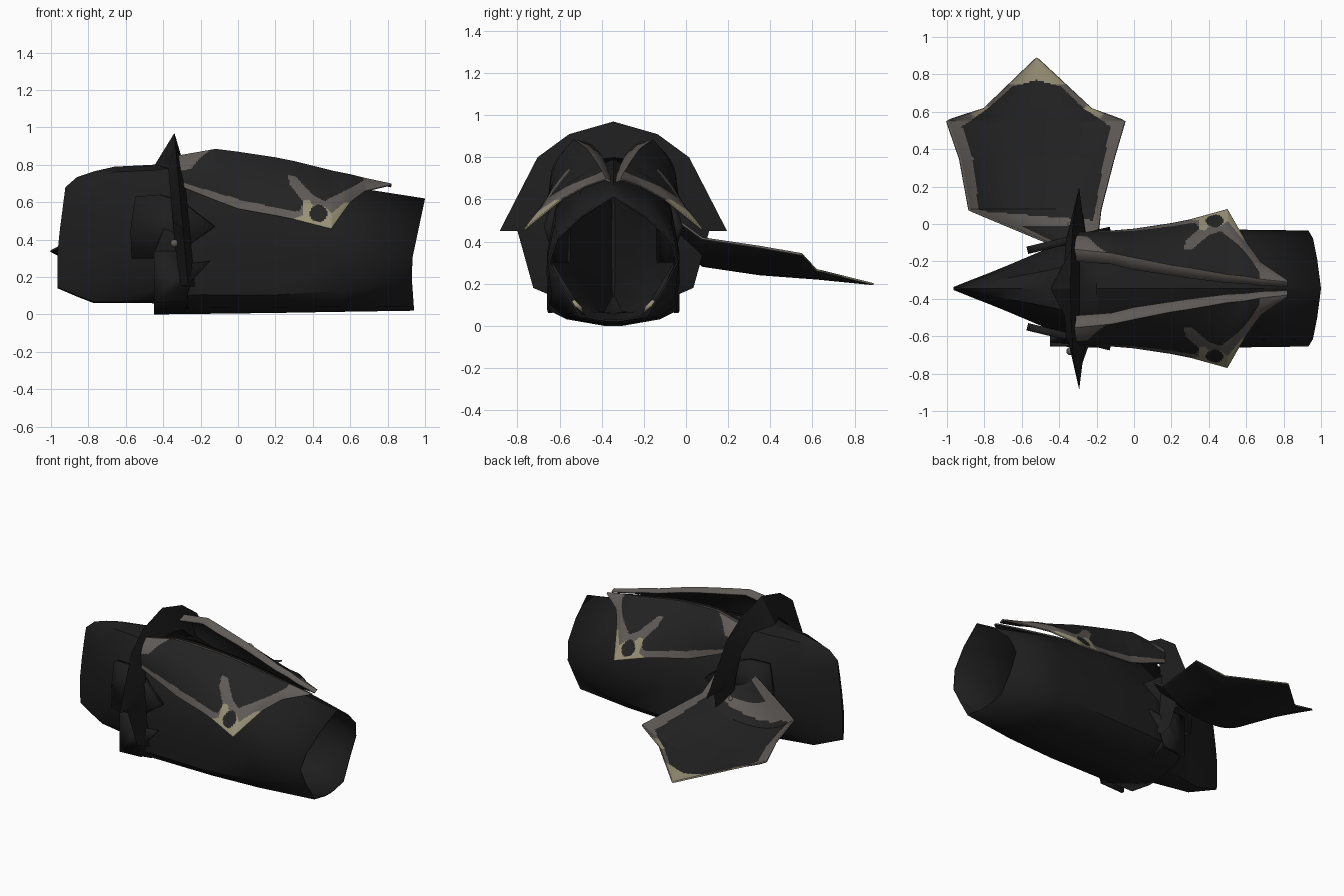
import bpy, bmesh, math
from mathutils import Vector

if "Cube" in bpy.data.objects:
    bpy.data.objects.remove(bpy.data.objects["Cube"])

CY = -0.345  # long axis of the arm guard


def material(name, rgb):
    m = bpy.data.materials.new(name)
    m.diffuse_color = (*rgb, 1)
    m.use_nodes = True
    m.node_tree.nodes["Principled BSDF"].inputs["Base Color"].default_value = m.diffuse_color
    return m


DARK = material("dark panel", (0.0165, 0.0165, 0.0165))
GREY = material("warm grey trim", (0.115, 0.103, 0.094))
OLIVE = material("pale olive tip", (0.31, 0.28, 0.18))
BLACK = material("black shell", (0.0125, 0.0125, 0.0125))
PAINT = [DARK, GREY, OLIVE, BLACK]


def finish(name, bm, mats, angle=35):
    me = bpy.data.meshes.new(name)
    bm.to_mesh(me)
    bm.free()
    for m in mats:
        me.materials.append(m)
    ob = bpy.data.objects.new(name, me)
    bpy.context.collection.objects.link(ob)
    bpy.ops.object.select_all(action='DESELECT')
    ob.select_set(True)
    bpy.context.view_layer.objects.active = ob
    bpy.ops.object.shade_smooth_by_angle(angle=math.radians(angle))
    return ob


def solidify(ob, t, under=0):
    mod = ob.modifiers.new("thickness", 'SOLIDIFY')
    mod.thickness = t
    mod.offset = -1
    mod.material_offset = under


def lerp_table(x, xs, vs):
    for i in range(len(xs) - 1):
        if x <= xs[i + 1]:
            k = max(0, (x - xs[i]) / (xs[i + 1] - xs[i]))
            return vs[i] + (vs[i + 1] - vs[i]) * k
    return vs[-1]


def inside(a, b, poly):
    hit = False
    for (x1, y1), (x2, y2) in zip(poly, poly[1:] + poly[:1]):
        if (y1 > b) != (y2 > b) and a < (x2 - x1) * (b - y1) / (y2 - y1) + x1:
            hit = not hit
    return hit


def mirrored(half):
    """Closed section from half points (d, z) running top centre to bottom centre."""
    return half + [(-d, z) for d, z in reversed(half) if d > 1e-6]


def loft(name, rings, mats, cap=False, angle=35):
    bm = bmesh.new()
    vs = [[bm.verts.new(p) for p in r] for r in rings]
    n = len(vs[0])
    for a, b in zip(vs, vs[1:]):
        for i in range(n):
            j = (i + 1) % n
            bm.faces.new((a[i], a[j], b[j], b[i]))
    if cap:
        bm.faces.new(vs[0])
    bmesh.ops.recalc_face_normals(bm, faces=bm.faces)
    return finish(name, bm, mats, angle)


def flat_plate(name, pts, mat, out, thick):
    bm = bmesh.new()
    f = bm.faces.new([bm.verts.new(p) for p in pts])
    bm.normal_update()
    if f.normal.dot(Vector(out)) < 0:
        f.normal_flip()
    solidify(finish(name, bm, [mat]), thick)


def painted_grid(name, func, us, ts, rule, out):
    """Curved plate whose faces are coloured by a rule on centre and row."""
    bm = bmesh.new()
    vs = [[bm.verts.new(func(u, t)) for t in ts] for u in us]
    for a, b in zip(vs, vs[1:]):
        for j in range(len(ts) - 1):
            f = bm.faces.new((a[j], a[j + 1], b[j + 1], b[j]))
            f.material_index = rule(f.calc_center_median(), ts[j])
    bmesh.ops.remove_doubles(bm, verts=bm.verts, dist=1e-5)
    bm.normal_update()
    total = sum((f.normal * f.calc_area() for f in bm.faces), Vector())
    if total.dot(Vector(out)) < 0:
        bmesh.ops.reverse_faces(bm, faces=bm.faces)
    solidify(finish(name, bm, PAINT), 0.01, 3)


def steps(lo, hi, n, extra=()):
    return sorted(set([lo + (hi - lo) * i / n for i in range(n + 1)] + list(extra)))


# forearm sleeve: open tube, narrowing underneath towards the slanted hand end
WIDE = [(0, 1), (.5, .92), (.88, .73), (1, .45), (.97, .13), (.72, .04), (.15, 0), (0, 0)]
NARROW = [(0, 1), (.5, .84), (.87, .66), (1, .47), (.8, .27), (.52, .04), (.12, 0), (0, 0)]
rings = []
for x, w, lo, hi, m in [(-.45, .29, 0, .72, 0), (-.2, .305, .003, .79, 0), (.2, .315, .008, .75, 0),
                        (.55, .315, .014, .69, .25), (.93, .31, .02, .62, 1)]:
    section = [(a + (c - a) * m, b + (e - b) * m) for (a, b), (c, e) in zip(WIDE, NARROW)]
    ring = []
    for d, k in mirrored(section):
        slant = .07 * max(0, (k - .45) / .55)
        slant *= 2.2 if x == -.45 else 1 if x == .93 else 0
        if x == .93 and k < .2:
            slant = .01
        ring.append((x + slant, CY + d * w, lo + k * (hi - lo)))
    rings.append(ring)
solidify(loft("forearm_sleeve", rings, [BLACK]), 0.01)

# elbow guard: tall wedge with a vertical keel at the back
HALF = [(0, 1), (.45, .96), (.85, .8), (1, .58), (1, .35), (.85, .1), (.5, .01), (0, 0)]
rings = [[(x + tip * max(0, k - .4), CY + d * w, lo + k * (hi - lo)) for d, k in mirrored(HALF)]
         for x, w, lo, hi, tip in [(-.965, .008, .14, .68, .07), (-.86, .05, .095, .735, 0),
                                   (-.77, .085, .06, .765, 0), (-.66, .13, .06, .79, 0),
                                   (-.46, .215, .06, .80, 0), (-.3, .298, .02, .82, 0)]]
loft("elbow_guard", rings, [BLACK], cap=True)

# crest: sharp arch standing around the elbow joint
OUTER = [(0, .97), (.21, .91), (.36, .80), (.54, .45), (.455, .45), (.38, .18), (.31, .15)]
INNER = [(0, .80), (.14, .78), (.26, .68), (.30, .5), (.30, .4), (.30, .25), (.295, .15)]


def crest_point(d, z, dx):
    return (-.34 + (.97 - z) * .09 + dx, CY + d, z)


sections = []
for sgn, idx in ((-1, range(6, 0, -1)), (1, range(7))):
    for i in idx:
        (do, zo), (di, zi) = OUTER[i], INNER[i]
        back = -.12 if i == 0 else -.05
        sections.append([crest_point(sgn * do, zo, 0), crest_point(sgn * di, zi, .035),
                         crest_point(sgn * di, zi, back)])
loft("crest_arch", sections, [BLACK], angle=20)

# wing plates: trimmed panels with an inward grey flange, meeting at a forward point
XS = [-.32, -.12, 0, .2, .3, .5, .6, .68, .82]
ZT = [.85, .885, .87, .84, .82, .77, .75, .73, .70]
ZB = [.69, .61, .565, .53, .51, .46, .60, .66, .695]
DI = [.145, .13, .10, .07, .055, .03, .025, .015, .01]
DT = [.21, .19, .165, .125, .11, .075, .065, .05, .035]
DB = [.30, .31, .32, .35, .37, .425, .25, .14, .045]
FIELD = [(-.34, .76), (-.25, .78), (-.2, .84), (-.12, .9), (.3, .9), (.66, .80), (.67, .715),
         (.61, .68), (.46, .605), (.40, .64), (.31, .735), (.265, .745), (.28, .69), (.35, .60),
         (.33, .55), (.28, .555), (0, .615), (-.12, .655), (-.2, .675), (-.34, .72)]
TIP = [(.26, .50), (.35, .53), (.35, .61), (.38, .61), (.40, .585), (.47, .57), (.50, .54),
       (.57, .60), (.62, .60), (.5, .44)]


def wing_rule(c, t):
    if t < -1e-6:
        return 1
    if math.hypot(c.x - .43, c.z - .54) < .046:
        return 0
    if inside(c.x, c.z, TIP):
        return 2
    return 0 if inside(c.x, c.z, FIELD) else 1


for sgn, side in ((-1, "front"), (1, "back")):
    def wing(x, t, sgn=sgn):
        zt, zb, di, dt, db = (lerp_table(x, XS, v) for v in (ZT, ZB, DI, DT, DB))
        if t < 0:
            return (x, CY + sgn * (dt + (dt - di) * t), zt + .012 * t)
        bulge = .025 * math.sin(math.pi * t) * min(1, (zt - zb) / .2)
        return (x, CY + sgn * (dt + (db - dt) * t + bulge), zt + (zb - zt) * t + bulge * .6)
    painted_grid(side + "_wing_plate", wing, steps(-.32, .82, 130, XS), [-1] + steps(0, 1, 60),
                 wing_rule, (0, sgn, 1))

# hanging shield: dished five-sided plate on the back side
YS = [-.10, .08, .35, .55, .62, .89]
XL = [-.45, -.88, -.93, -1.0, -.80, -.52]
XR = [-.20, -.18, -.11, -.05, -.23, -.52]
ZC = [.50, .29, .25, .235, .23, .203]
ZE = [.55, .42, .38, .345, .27, .203]
SHIELD = [(-.83, .07), (-.22, .02), (-.21, .06), (-.16, .35), (-.125, .52), (-.27, .62),
          (-.39, .735), (-.52, .77), (-.65, .735), (-.78, .62), (-.92, .52), (-.86, .35)]


def shield(y, t):
    xl, xr, zc, ze = (lerp_table(y, YS, v) for v in (XL, XR, ZC, ZE))
    return (xl + (xr - xl) * t, y, zc + (ze - zc) * abs(2 * t - 1) ** 2.5)


def shield_rule(c, t):
    if inside(c.x, c.y, SHIELD) or (c.y < -.01 and .12 < t < .8):
        return 0
    if c.y > .75 or min(math.hypot(c.x + .82, c.y - .60), math.hypot(c.x + .22, c.y - .60)) < .048:
        return 2
    return 1


painted_grid("hanging_shield", shield, steps(-.10, .89, 110, YS), steps(0, 1, 100), shield_rule,
             (0, 0, 1))

# joint plates: overlapping flat petals on both sides of the elbow
UPPER = [(-.55, .63), (-.42, .64), (-.3, .60), (-.13, .47), (-.25, .38), (-.3, .30), (-.57, .30),
         (-.575, .45)]
LOWER = [(-.45, .34), (-.33, .34), (-.29, .27), (-.15, .285), (-.25, .18), (-.28, .07), (-.45, .06)]
for sgn, side in ((-1, "front"), (1, "back")):
    for name, poly, base, slope, thick in (("upper", UPPER, .225, .24, .04),
                                           ("lower", LOWER, .305, .03, .02)):
        pts = [(x, CY + sgn * (base + slope * (x + .57)), z) for x, z in poly]
        flat_plate(side + "_" + name + "_joint_plate", pts, BLACK, (0, sgn, 0), thick)

    # inner petals with pale slivers, seen through the open sleeve
    petal = [(-.27, CY + sgn * d, z) for d, z in [(.30, .32), (.30, .07), (.22, .03), (.12, .03)]]
    flat_plate(side + "_inner_petal", petal, BLACK, (1, 0, 0), .008)
    sliver = [(-.263, CY + sgn * d, z) for d, z in [(.185, .125), (.205, .11), (.145, .065),
                                                    (.15, .09)]]
    flat_plate(side + "_inner_sliver", sliver, OLIVE, (1, 0, 0), .005)

    # small grey rivet beside the crest
    bm = bmesh.new()
    bmesh.ops.create_uvsphere(bm, u_segments=10, v_segments=6, radius=.022)
    bmesh.ops.translate(bm, verts=bm.verts, vec=(-.34, CY + sgn * .335, .38))
    finish(side + "_rivet", bm, [GREY])
